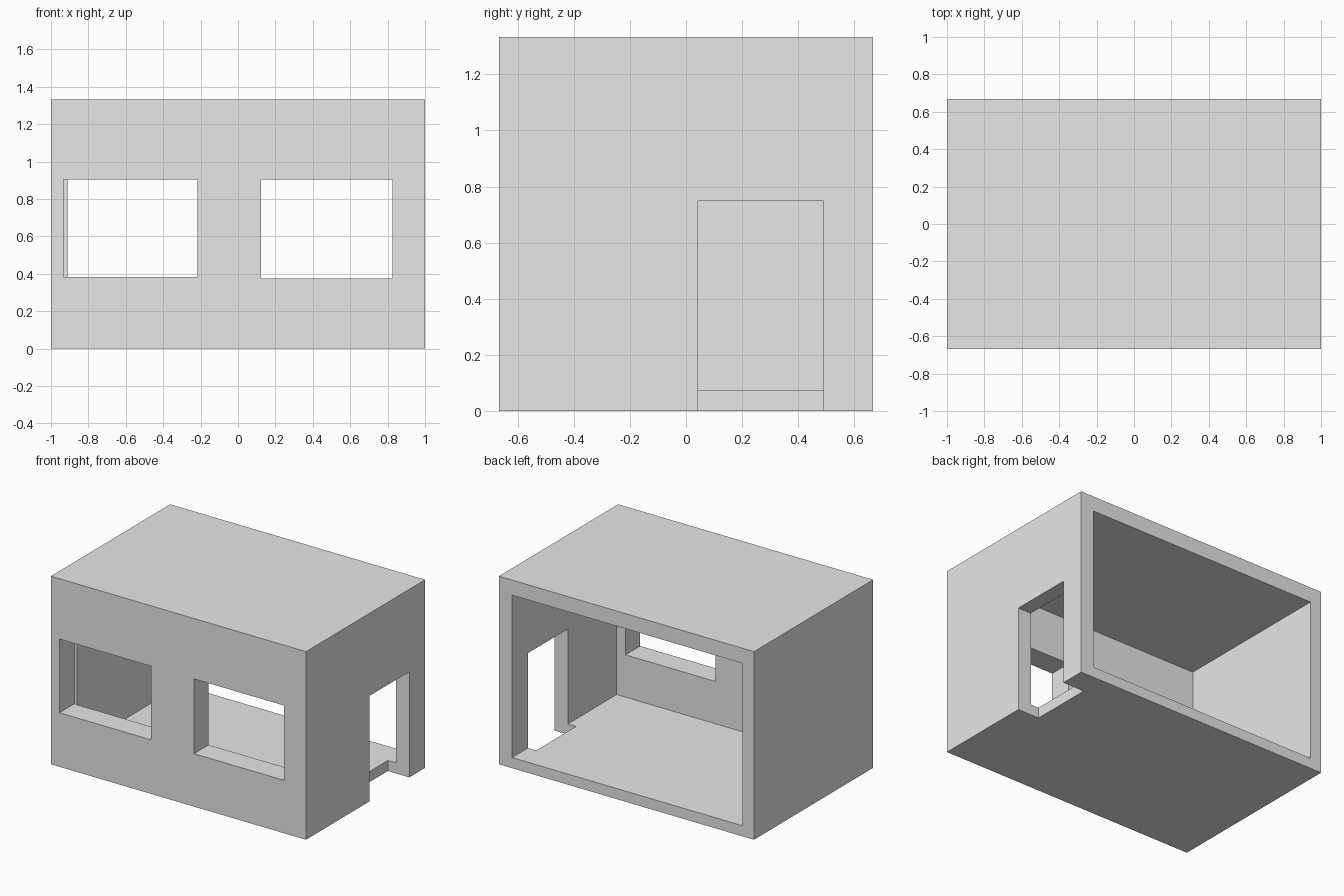
import bpy
from mathutils import Vector

cube = bpy.data.objects.get("Cube")
if cube:
    bpy.data.objects.remove(cube, do_unlink=True)

# Single plain grey
grey = bpy.data.materials.new("plain_grey")
grey.use_nodes = True
grey.diffuse_color = (0.8, 0.8, 0.8, 1)
grey.node_tree.nodes["Principled BSDF"].inputs["Base Color"].default_value = (0.8, 0.8, 0.8, 1)


def box(name, low, high):
    """Axis-aligned box between two corners."""
    low, high = Vector(low), Vector(high)
    bpy.ops.mesh.primitive_cube_add(size=1)
    ob = bpy.context.object
    ob.name = ob.data.name = name
    for v in ob.data.vertices:
        v.co = (low + high) / 2 + v.co * (high - low)
    ob.data.materials.append(grey)
    return ob


W, D, H = 1.0, 0.667, 1.333   # half width, half depth, height
OUT = 0.1                     # overshoot of the cutters

# Solid block that becomes the room shell
shell = box("room_shell", (-W, -D, 0), (W, D, H))

# Hollow interior open at the back, two front windows, side doorway
cutters = [
    box("interior_cutter", (-0.912, -0.503, 0.075), (0.896, D + OUT, 1.226)),
    box("right_window_cutter", (-0.933, -D - OUT, 0.383), (-0.216, -0.5, 0.905)),
    box("left_window_cutter", (0.122, -D - OUT, 0.375), (0.826, -0.5, 0.905)),
    box("doorway_cutter", (0.832, 0.043, -OUT), (W + OUT, 0.49, 0.748)),
]
for cutter in cutters:
    cut = shell.modifiers.new(cutter.name, "BOOLEAN")
    cut.operation, cut.solver, cut.object = "DIFFERENCE", "EXACT", cutter

# Apply the cuts and drop the helpers
bpy.context.view_layer.objects.active = shell
for cutter in cutters:
    bpy.ops.object.modifier_apply(modifier=cutter.name)
    bpy.data.objects.remove(cutter, do_unlink=True)
